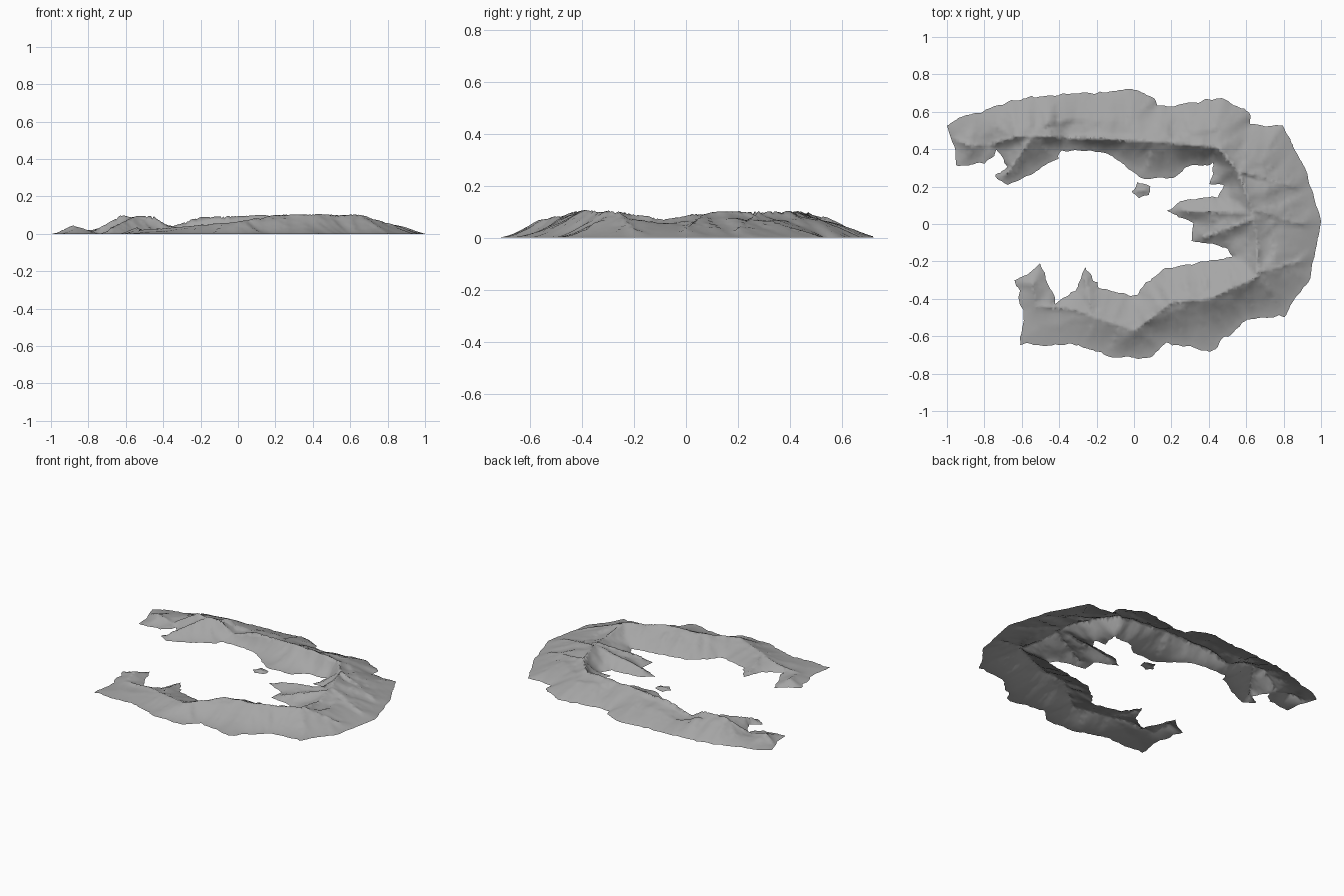
import bpy
import bmesh
import math
import random
from mathutils import Vector, noise
from mathutils.kdtree import KDTree
from mathutils.geometry import delaunay_2d_cdt

random.seed(4)
STEP = 0.016

default_cube = bpy.data.objects.get("Cube")
if default_cube:
    bpy.data.objects.remove(default_cube, do_unlink=True)

rock = bpy.data.materials.new("rock_grey")
rock.use_nodes = True
grey = (0.38, 0.38, 0.38, 1)
rock.diffuse_color = grey
rock.node_tree.nodes["Principled BSDF"].inputs["Base Color"].default_value = grey

# Main capes and bays of the shoreline, clockwise from the north-west tip
north_shore = [
    (-1, .52), (-.91, .57), (-.6, .67), (-.3, .7), (0, .72), (.1, .68),
    (.13, .63), (.47, .67), (.61, .6), (.62, .53), (.79, .53)]
east_shore = [(.9, .33), (1, .02), (.94, -.3), (.8, -.49)]
south_shore = [
    (.6, -.51), (.42, -.68), (.17, -.64), (.08, -.71), (-.12, -.71),
    (-.3, -.65), (-.61, -.65), (-.59, -.46), (-.64, -.3), (-.5, -.22),
    (-.42, -.42), (-.32, -.36), (-.26, -.24), (-.18, -.35), (0, -.38)]
inner_shore = [
    (.16, -.24), (.52, -.18), (.5, -.13), (.3, -.08), (.31, 0), (.18, .07),
    (.25, .13), (.45, .14), (.48, .21), (.41, .22), (.42, .33), (.27, .3),
    (.2, .24), (.03, .25), (-.14, .38), (-.39, .4), (-.41, .34), (-.67, .21),
    (-.74, .25), (-.68, .31), (-.74, .39), (-.8, .32), (-.95, .31), (-.96, .42)]

# Crest lines of the ranges, with heights
north_crest = [
    (-.95, .45, .015), (-.88, .42, .045), (-.78, .42, .012), (-.63, .47, .095),
    (-.45, .47, .095), (-.37, .46, .035), (-.2, .46, .09), (.12, .44, .1),
    (.45, .41, .1), (.56, .28, .1)]
east_crest = [(.56, .28, .1), (.62, .1, .1), (.66, -.08, .07), (.66, -.28, .1)]
south_crest = [
    (.66, -.28, .1), (.4, -.4, .105), (.2, -.42, .1), (0, -.57, .065),
    (-.34, -.45, .035), (-.52, -.44, .02), (-.54, -.32, .035)]

# Side spurs, from a main crest out to their foot
spurs = [
    ((.62, .06), (.27, .07)), ((.62, .02), (.38, -.07)),
    ((.57, .28), (.85, .2)), ((.62, .08), (.9, 0)), ((.66, -.26), (.88, -.2)),
    ((-.55, .46), (-.68, .27)), ((-.22, -.49), (-.26, -.3))]


def resample(points, closed=False):
    """Evenly spaced points along a polyline."""
    pts = [Vector((*p, 0)[:3]) for p in points]
    ends = pts[1:] + (pts[:1] if closed else [])
    out = []
    for a, b in zip(pts, ends):
        n = max(1, math.ceil((b - a).length / STEP))
        out += [a.lerp(b, i / n) for i in range(n)]
    return out if closed else out + [pts[-1]]


def tree_of(points):
    tree = KDTree(len(points))
    for i, p in enumerate(points):
        tree.insert((p.x, p.y, 0), i)
    tree.balance()
    return tree


def crinkle(p):
    """Ragged sideways shift for the shoreline, fading at both far ends."""
    shift = noise.noise_vector(p * 16) * 0.016 + noise.noise_vector(p * 40) * 0.008
    return Vector((p.x + shift.x * (1 - p.x ** 8), p.y + shift.y, 0))


def height(p, shore_tree, crests):
    """Slope from the shore up to the best crest, cut by gullies."""
    shore, _, inland = shore_tree.find(p)
    best = 0
    for samples, tree in crests:
        near, index, away = tree.find(p)
        t = inland / (inland + away + 1e-6)
        # South-facing slopes are hollow, north-facing ones are straight
        facing = (p.y - near.y) / (away + 0.01)
        rise = t ** (1.15 - 0.3 * facing)
        gully = noise.noise((shore + near) * 9) * 1.1 * t * (1 - t)
        detail = 0.08 * noise.noise(p * 22) * t
        best = max(best, samples[index].z * (rise * (1 + detail) + gully * t))
    return best


def build_land(name, outline, crest_lines):
    shore = [crinkle(p) for p in resample(outline, closed=True)][::-1]
    shore_tree = tree_of(shore)
    crests = [(s, tree_of(s)) for s in map(resample, crest_lines)]

    # Shore, crest and loosely gridded slope points
    points = [p.xy for p in shore]
    points += [p.xy for samples, _ in crests for p in samples]
    low = [min(p[i] for p in shore) for i in (0, 1)]
    size = [max(p[i] for p in shore) - low[i] for i in (0, 1)]
    for i in range(int(size[0] / STEP) + 1):
        for j in range(int(size[1] / STEP) + 1):
            p = Vector((low[0] + (i + random.uniform(-.2, .2)) * STEP,
                        low[1] + (j + random.uniform(-.2, .2)) * STEP, 0))
            if shore_tree.find(p)[2] > STEP * 0.6:
                points.append(p.xy)

    count = len(shore)
    edges = [(i, (i + 1) % count) for i in range(count)]
    flat, _, faces, *_ = delaunay_2d_cdt(points, edges, [], 1, 1e-5)

    # Lift the flat triangulation into relief
    bm = bmesh.new()
    verts = [bm.verts.new((p.x, p.y, 0)) for p in flat]
    for f in faces:
        face = bm.faces.new([verts[i] for i in f])
        face.smooth = True
    bmesh.ops.delete(bm, geom=[v for v in bm.verts if not v.link_faces], context="VERTS")
    bm.normal_update()
    for f in bm.faces:
        if f.normal.z < 0:
            f.normal_flip()
    for v in bm.verts:
        v.co.z = 0 if v.is_boundary else height(v.co.copy(), shore_tree, crests)

    mesh = bpy.data.meshes.new(name)
    bm.to_mesh(mesh)
    bm.free()
    mesh.materials.append(rock)
    land = bpy.data.objects.new(name, mesh)
    bpy.context.collection.objects.link(land)


# Each spur leaves its range at crest height and falls to a third of it
crest_lines = [north_crest, east_crest, south_crest]
main_samples = [p for line in crest_lines for p in resample(line)]
main_tree = tree_of(main_samples)
for start, foot in spurs:
    top = main_samples[main_tree.find((*start, 0))[1]].z
    crest_lines.append([(*start, top), (*foot, top * 0.35)])

build_land("mountain_ridge", north_shore + east_shore + south_shore + inner_shore, crest_lines)

# Five-sided islet in the bay
islet_shore = [(.04 - .06 * math.cos(i * math.tau / 5), .18 + .05 * math.sin(i * math.tau / 5))
               for i in range(5)]
build_land("islet", islet_shore, [[(.02, .18, .01), (.06, .18, .012)]])
